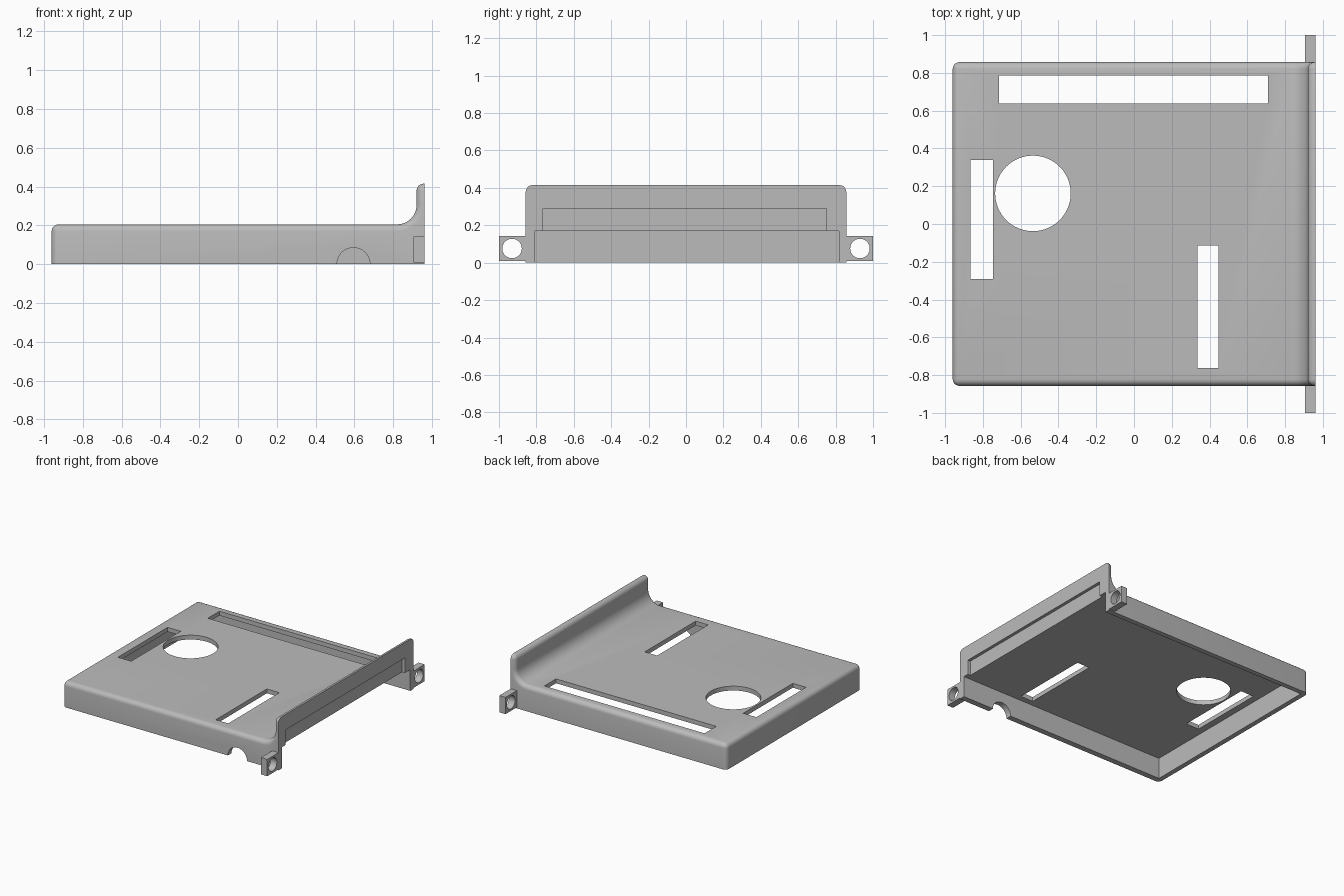
import bpy, bmesh, math
from mathutils import Matrix

if "Cube" in bpy.data.objects:
    bpy.data.objects.remove(bpy.data.objects["Cube"], do_unlink=True)

grey = bpy.data.materials.new("plain grey")
grey.use_nodes = True
grey.diffuse_color = (0.5, 0.5, 0.5, 1)
grey.node_tree.nodes["Principled BSDF"].inputs["Base Color"].default_value = (0.5, 0.5, 0.5, 1)

HALF_X, HALF_Y = 0.96, 0.857
TOP, CEILING, FLANGE_TOP, FLANGE_X = 0.205, 0.17, 0.415, 0.92


def finish(bm, name):
    bmesh.ops.recalc_face_normals(bm, faces=bm.faces)
    mesh = bpy.data.meshes.new(name)
    bm.to_mesh(mesh)
    bm.free()
    mesh.materials.append(grey)
    obj = bpy.data.objects.new(name, mesh)
    bpy.context.collection.objects.link(obj)
    return obj


def box(name, x, y, z):
    bm = bmesh.new()
    bmesh.ops.create_cube(bm, size=1)
    for v in bm.verts:
        for i, (lo, hi) in enumerate((x, y, z)):
            v.co[i] = lo if v.co[i] < 0 else hi
    return finish(bm, name)


def cylinder(name, centre, radius, depth, axis="Z"):
    turn = {"X": Matrix.Rotation(math.pi / 2, 4, "Y"),
            "Y": Matrix.Rotation(math.pi / 2, 4, "X"),
            "Z": Matrix.Identity(4)}[axis]
    bm = bmesh.new()
    bmesh.ops.create_cone(bm, cap_ends=True, segments=64, radius1=radius, radius2=radius,
                          depth=depth, matrix=Matrix.Translation(centre) @ turn)
    return finish(bm, name)


def activate(obj):
    bpy.ops.object.select_all(action="DESELECT")
    obj.select_set(True)
    bpy.context.view_layer.objects.active = obj


def cut(obj, cutter):
    cutter.hide_render = True
    mod = obj.modifiers.new("cut", "BOOLEAN")
    mod.operation = "DIFFERENCE"
    mod.solver = "EXACT"
    mod.object = cutter
    activate(obj)
    bpy.ops.object.modifier_apply(modifier=mod.name)
    bpy.data.objects.remove(cutter, do_unlink=True)


def smooth(obj):
    activate(obj)
    bpy.ops.object.shade_smooth_by_angle(angle=math.radians(30))


# Cover: side profile with a filleted upright flange, extruded across
R = 0.1
profile = [(-HALF_X, 0), (HALF_X, 0), (HALF_X, FLANGE_TOP), (FLANGE_X, FLANGE_TOP)]
for i in range(9):
    a = math.pi / 2 * i / 8
    profile.append((FLANGE_X - R + R * math.cos(a), TOP + R - R * math.sin(a)))
profile.append((-HALF_X, TOP))

bm = bmesh.new()
face = bm.faces.new([bm.verts.new((x, -HALF_Y, z)) for x, z in profile])
new = bmesh.ops.extrude_face_region(bm, geom=[face])["geom"]
for v in new:
    if isinstance(v, bmesh.types.BMVert):
        v.co.y = HALF_Y
bmesh.ops.recalc_face_normals(bm, faces=bm.faces)


def rounded(edge):
    a, b = (v.co for v in edge.verts)
    if abs(a.y - b.y) < 1e-4:
        on_base = max(a.z, b.z) < 1e-4
        on_outer = min(a.x, b.x) > HALF_X - 1e-4
        return not (on_base or on_outer)
    end_edge = a.x < -HALF_X + 1e-4 and a.z > 0.1
    lip_edge = a.z > FLANGE_TOP - 1e-4 and a.x < FLANGE_X + 1e-4
    return end_edge or lip_edge


bmesh.ops.bevel(bm, geom=[e for e in bm.edges if rounded(e)], offset=0.036,
                offset_type="OFFSET", segments=5, profile=0.5,
                affect="EDGES", clamp_overlap=True)
cover = finish(bm, "cover")

# Hollow underside, open at the flange end, and the shallow flange recess
cut(cover, box("cavity", (-0.92, 1.2), (-0.81, 0.817), (-0.2, CEILING)))
cut(cover, box("flange_recess", (0.935, 1.2), (-0.765, 0.75), (0.1, 0.29)))

# Openings in the top plate
for x, y in (((-0.715, 0.71), (0.637, 0.785)),
             ((-0.865, -0.747), (-0.29, 0.34)),
             ((0.337, 0.448), (-0.763, -0.115))):
    cut(cover, box("slot", x, y, (0.1, 0.3)))
cut(cover, cylinder("round_opening", (-0.535, 0.162, 0.2), 0.2, 0.2))

# Half-round cable notch in the front wall
cut(cover, cylinder("cable_notch", (0.595, -HALF_Y, 0), 0.085, 0.2, "Y"))
smooth(cover)

# Drilled mounting ears either side of the flange
for side, name in ((1, "back_ear"), (-1, "front_ear")):
    ear = box(name, (0.905, HALF_X), sorted((side * HALF_Y, side * 1.0)), (0.008, 0.143))
    cut(ear, cylinder("ear_hole", (0.93, side * 0.93, 0.076), 0.052, 0.3, "X"))
    smooth(ear)
